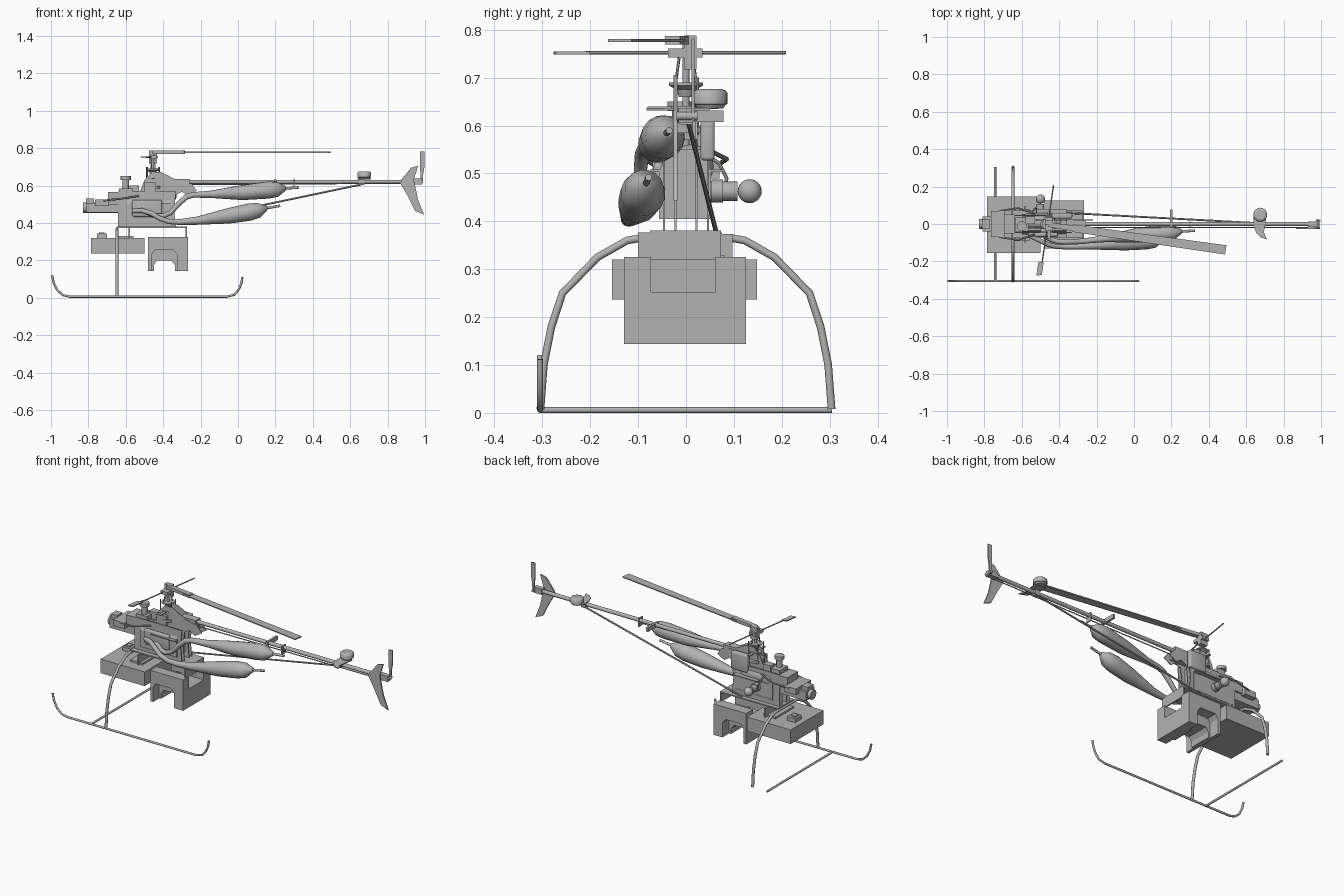
import bpy, bmesh, math
from mathutils import Vector

grey = bpy.data.materials.new("plain_grey")
grey.diffuse_color = (0.45, 0.45, 0.45, 1)


def finish(ob, smooth=False):
    ob.data.materials.clear()
    ob.data.materials.append(grey)
    if smooth:
        bpy.ops.object.select_all(action='DESELECT')
        ob.select_set(True)
        bpy.context.view_layer.objects.active = ob
        bpy.ops.object.shade_smooth_by_angle(angle=math.radians(40))
    return ob


def from_bm(name, bm):
    bmesh.ops.recalc_face_normals(bm, faces=bm.faces[:])
    me = bpy.data.meshes.new(name)
    bm.to_mesh(me)
    bm.free()
    ob = bpy.data.objects.new(name, me)
    bpy.context.collection.objects.link(ob)
    return ob


def box(name, x, y, z, bevel=0):
    """Box from three (min, max) ranges."""
    bm = bmesh.new()
    bmesh.ops.create_cube(bm, size=1)
    for v in bm.verts:
        v.co = Vector([r[0] + (c + .5) * (r[1] - r[0]) for c, r in zip(v.co, (x, y, z))])
    if bevel:
        bmesh.ops.bevel(bm, geom=bm.edges[:], offset=bevel, segments=3, affect='EDGES', profile=.5)
    return finish(from_bm(name, bm), bool(bevel))


def prism(name, pts, lo, hi, axis='y'):
    """Flat outline extruded along an axis."""
    place = {'y': lambda a, b, c: (a, c, b), 'z': lambda a, b, c: (a, b, c),
             'x': lambda a, b, c: (c, a, b)}[axis]
    bm = bmesh.new()
    f = bm.faces.new([bm.verts.new(place(a, b, lo)) for a, b in pts])
    r = bmesh.ops.extrude_face_region(bm, geom=[f])
    bmesh.ops.translate(bm, vec=place(0, 0, hi - lo),
                        verts=[v for v in r['geom'] if isinstance(v, bmesh.types.BMVert)])
    return finish(from_bm(name, bm))


def tube(name, pts, r, res=4):
    """Round tube through points; r is one radius or one per point."""
    rs = r if isinstance(r, (list, tuple)) else [r] * len(pts)
    cu = bpy.data.curves.new(name, 'CURVE')
    cu.dimensions = '3D'
    cu.bevel_depth = 1
    cu.bevel_resolution = res
    cu.use_fill_caps = True
    sp = cu.splines.new('POLY')
    sp.points.add(len(pts) - 1)
    for p, co, rad in zip(sp.points, pts, rs):
        p.co = (*co, 1)
        p.radius = rad
    ob = bpy.data.objects.new(name, cu)
    bpy.context.collection.objects.link(ob)
    bpy.ops.object.select_all(action='DESELECT')
    ob.select_set(True)
    bpy.context.view_layer.objects.active = ob
    bpy.ops.object.convert(target='MESH')
    return finish(bpy.context.object, True)


# landing gear: one rail, one arch, one cross rod
rail = [(-.994, .12), (-.985, .08), (-.965, .04), (-.935, .014), (-.9, .006),
        (-.06, .006), (-.02, .016), (.005, .045), (.019, .08), (.024, .112)]
tube("skid_rail", [(x, -.305, z) for x, z in rail], .006)
arch = [(.304, .008), (.297, .1), (.281, .18), (.258, .25), (.185, .325), (.123, .36), (.09, .366)]
tube("skid_arch", [(-.647, -y, z) for y, z in arch] + [(-.647, y, z) for y, z in reversed(arch)], .008)
tube("skid_cross_rod", [(-.742, -.305, .006), (-.742, .305, .006)], .006)

# payload boxes under the body
box("front_box", (-.786, -.50), (-.155, .148), (.237, .32))
box("front_box_servo", (-.754, -.70), (.0, .06), (.32, .343))
box("front_box_servo_cap", (-.742, -.715), (.015, .045), (.343, .35))
notch = lambda top, w: [(-.48, .144), (-.462 + w, .144), (-.462 + w, top - .025), (-.445 + w, top),
                        (-.345 - w, top), (-.325 - w, top - .025), (-.325 - w, .144), (-.267, .144)]
for n, (lo, hi) in enumerate(((-.13, -.073), (.062, .125))):
    prism(f"rear_box_side_{n}", notch(.255, 0) + [(-.267, .326), (-.48, .326)], lo, hi)
prism("rear_box_middle", notch(.20, .012) + [(-.267, .253), (-.48, .253)], -.073, .062)

# mounting plates between boxes and body
box("base_plate", (-.65, -.272), (-.075, .073), (.374, .381))
box("front_hanger", (-.585, -.577), (-.10, .075), (.32, .377))
box("front_hanger_end", (-.585, -.577), (.075, .097), (.32, .374))
box("rear_hanger", (-.28, -.272), (-.10, .073), (.32, .377))
box("hanger_pad", (-.64, -.56), (-.09, .08), (.32, .33))

# side frames, mirrored
frame = [(-.642, .381), (-.642, .567), (-.525, .567), (-.50, .63), (-.46, .672), (-.41, .672),
         (-.32, .625), (-.25, .61), (-.22, .572), (-.265, .545), (-.30, .567), (-.332, .55),
         (-.342, .47), (-.332, .381)]
low = [(-.642, .381), (-.642, .567), (-.332, .567), (-.342, .47), (-.332, .381)]
for s, side in ((-1, "left"), (1, "right")):
    prism(f"{side}_lower_frame", low, s * .046 - .002, s * .046 + .002)
    prism(f"{side}_upper_frame", frame, s * .022 - .002, s * .022 + .002)

# engine and tank block
prism("engine_block", [(-.056, .405), (.05, .405), (.053, .42), (.052, .505), (.036, .55),
                       (-.036, .55), (-.056, .505)], -.6, -.36, 'x')
tube("fuel_tank", [(-.60, .012, .515), (-.59, .012, .515), (-.57, .012, .515), (-.41, .012, .515),
                   (-.39, .012, .515), (-.38, .012, .515)], [.02, .036, .046, .046, .036, .02], 6)
box("engine_side_cover", (-.566, -.406), (-.068, -.046), (.433, .524), .01)
box("cross_plate", (-.52, -.36), (-.075, .08), (.503, .508))
tube("engine_cylinder", [(-.50, .045, .463), (-.50, .108, .463)], .02)
tube("engine_cylinder_flange", [(-.50, .053, .463), (-.50, .077, .463)], .024)
bpy.ops.mesh.primitive_uv_sphere_add(segments=20, ring_count=12, radius=.025, location=(-.50, .133, .463))
bpy.context.object.name = "air_filter_ball"
finish(bpy.context.object, True)
tube("fuel_line", [(-.55, .03, .55), (-.54, .07, .52), (-.53, .085, .49), (-.52, .08, .465)], .004, 2)

# boxes and servos above the body
box("right_gear_box", (-.44, -.33), (.03, .06), (.527, .63), .008)
box("servo_left", (-.50, -.44), (-.042, -.01), (.565, .62))
box("servo_right", (-.58, -.53), (.0, .04), (.55, .60))
box("rear_mount_block", (-.36, -.26), (-.022, .022), (.57, .635))
tube("front_post", [(-.60, -.012, .55), (-.60, -.012, .63), (-.60, -.012, .631), (-.60, -.012, .65)],
     [.017, .017, .027, .027])
box("front_post_base", (-.635, -.565), (-.04, .035), (.56, .585))

# nose
box("nose_tray", (-.81, -.64), (-.04, .04), (.455, .508))
tube("nose_battery", [(-.83, 0, .482), (-.64, 0, .482)], .028)
box("nose_top_box", (-.812, -.77), (-.025, .025), (.508, .53))
box("nose_mid_box", (-.765, -.69), (-.07, .07), (.49, .525))
box("nose_rear_box", (-.695, -.64), (-.05, .05), (.50, .565))
for s, side in ((-1, "left"), (1, "right")):
    tube(f"{side}_nose_link", [(-.72, s * .07, .52), (-.62, s * .085, .53), (-.53, s * .055, .545)], .005, 2)

# mast, swashplate and links
MX = -.455
tube("mast", [(MX, 0, .54), (MX, 0, .785)], .007)
tube("main_gear", [(MX, 0, .585), (MX, 0, .597)], .045, 8)
tube("lower_swash_ring", [(MX, 0, .634), (MX, 0, .641)], .032, 6)
tube("swashplate", [(MX, 0, .66), (MX, 0, .675), (MX, 0, .684), (MX, 0, .69)], [.015, .02, .036, .036], 6)
box("swash_arm", (MX - .008, MX + .008), (-.08, .068), (.635, .64))
for n, (dx, dy) in enumerate(((-.035, -.02), (.035, -.02), (-.03, .025), (.03, .025))):
    tube(f"control_link_{n}", [(MX + dx, dy, .58), (MX + dx, dy, .70)], .003, 1)
for n, (dx, dy) in enumerate(((-.012, -.022), (.012, .022))):
    tube(f"pitch_link_{n}", [(MX + dx, dy, .685), (MX + dx * .6, dy * .6, .75)], .003, 1)

# rotor head, single blade and flybar
box("rotor_head", (MX - .022, MX + .022), (-.004, .022), (.717, .788))
box("flybar_cage", (MX - .022, MX + .022), (-.038, .034), (.742, .761))
d = Vector((.83, -.118, 0)).normalized()
n = Vector((-d.y, d.x, 0))
hub = Vector((MX, -.004, 0))


def strip(name, a, b, wa, wb, z0, z1):
    c = [hub + d * a - n * wa, hub + d * b - n * wb, hub + d * b + n * wb, hub + d * a + n * wa]
    prism(name, [(p.x, p.y) for p in c], z0, z1, 'z')


strip("blade_grip", 0, .17, .012, .016, .769, .787)
strip("main_blade", .13, .955, .020, .025, .775, .781)
tube("flybar", [(-.43, .208, .752), (-.492, -.21, .752)], .0035, 2)
prism("flybar_paddle", [(-.512, -.205), (-.483, -.201), (-.492, -.272), (-.522, -.277)], .749, .755, 'z')

# tail boom, support and push rod
tube("tail_boom", [(-.33, 0, .62), (.95, 0, .62)], .011)
tube("boom_support", [(-.41, .062, .382), (.66, .005, .606)], .005, 2)
tube("tail_push_rod", [(-.26, -.018, .605), (.93, -.018, .612)], .003, 1)
box("boom_clamp", (.193, .205), (-.02, .078), (.608, .632))
box("rod_guide", (.297, .303), (-.022, .014), (.585, .635))
box("support_clamp", (.645, .675), (-.014, .014), (.602, .634))

# antenna on the boom with its leaf shaped bracket
tube("antenna", [(.675, .05, .636), (.675, .05, .644), (.675, .05, .645), (.675, .05, .668),
                 (.675, .05, .673), (.675, .05, .676)], [.028, .033, .037, .037, .033, .026], 8)
prism("antenna_bracket", [(.64, .05), (.64, -.01), (.655, -.05), (.675, -.07), (.71, -.083), (.695, -.045),
                          (.70, -.01), (.71, .05)], .632, .637, 'z')

# tail fin and tail rotor
prism("tail_fin", [(.866, .615), (.877, .636), (.925, .695), (.963, .706), (.94, .63), (.963, .524),
                   (.995, .444), (.947, .465), (.904, .55)], -.026, -.018)
box("tail_gear_box", (.93, .985), (-.016, .014), (.605, .637))
tube("tail_shaft", [(.982, -.02, .62), (.982, .024, .62)], .009)
prism("tail_blade", [(.976, .61), (.988, .61), (.99, .66), (.997, .70), (.998, .782), (.972, .782),
                     (.972, .70), (.976, .66)], .011, .018)

# exhausts: bent header, long bulb and stinger
tube("upper_exhaust", [(-.49, -.06, .46), (-.44, -.085, .437), (-.40, -.095, .437), (-.36, -.097, .455),
                       (-.31, -.095, .51), (-.275, -.092, .54), (-.24, -.088, .55), (-.15, -.078, .553),
                       (.02, -.06, .562), (.16, -.048, .576), (.21, -.044, .58), (.255, -.04, .585),
                       (.257, -.04, .585), (.325, -.035, .59)],
     [.013, .013, .013, .013, .014, .015, .015, .019, .04, .046, .041, .012, .007, .007], 6)
tube("lower_exhaust", [(-.56, -.06, .465), (-.51, -.085, .466), (-.46, -.11, .45), (-.42, -.12, .425),
                       (-.37, -.122, .408), (-.31, -.12, .405), (-.22, -.115, .412), (-.05, -.1, .438),
                       (.06, -.09, .458), (.11, -.087, .468), (.155, -.083, .48), (.157, -.083, .48),
                       (.225, -.078, .492)],
     [.013, .013, .013, .013, .014, .016, .022, .042, .047, .041, .012, .007, .007], 6)
